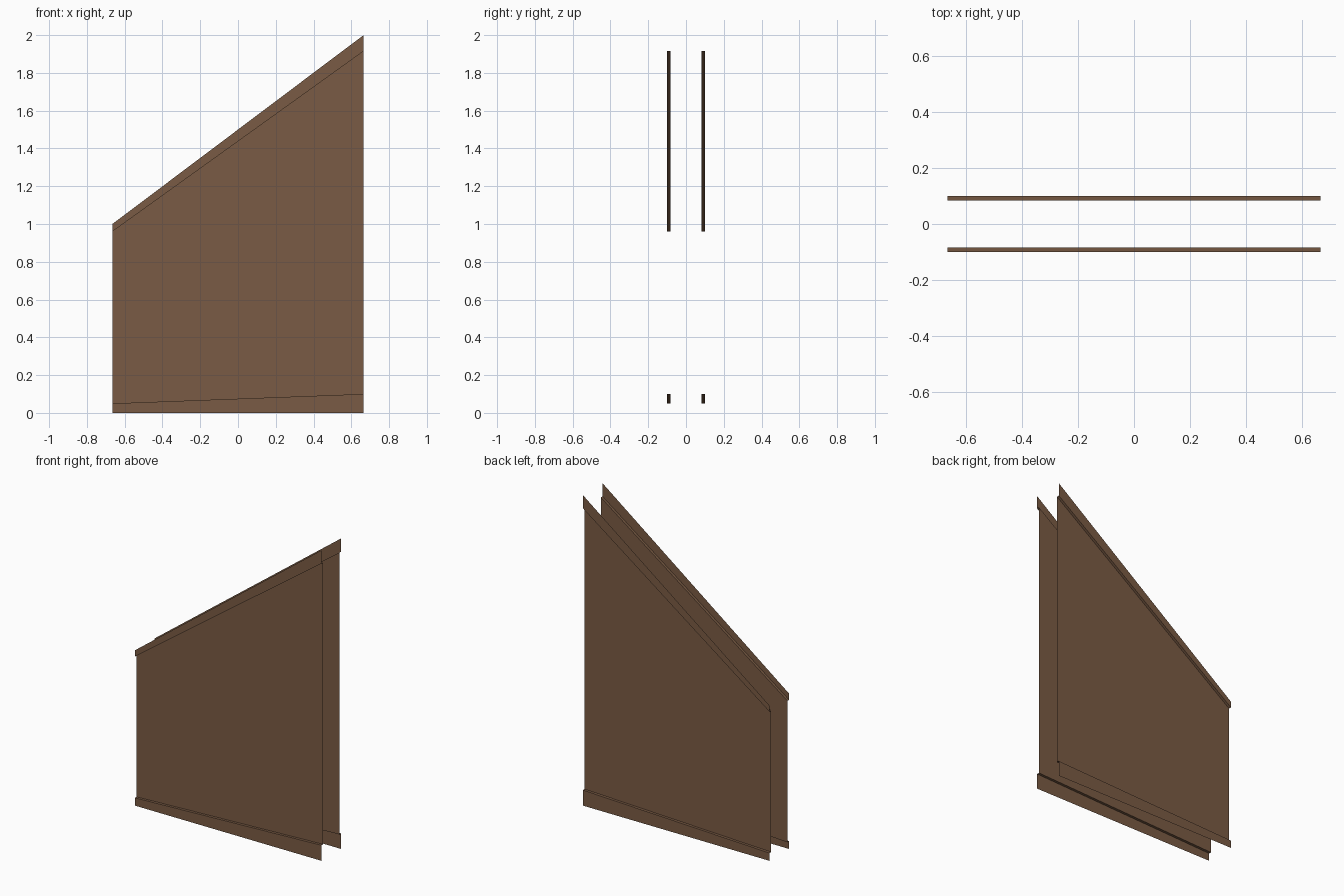
import bpy

if "Cube" in bpy.data.objects:
    bpy.data.objects.remove(bpy.data.objects["Cube"])

HALF_X = 0.665    # half width of the panels
OUTER_Y = 0.10    # face of the raised rails
INNER_Y = 0.083   # face of the recessed panel

brown = bpy.data.materials.new("brown wood")
brown.diffuse_color = (0.195, 0.105, 0.058, 1)
brown.use_nodes = True
brown.node_tree.nodes["Principled BSDF"].inputs["Base Color"].default_value = brown.diffuse_color


def sheet(name, side, profile):
    """Open sheet along x; profile rows are (y, z at left, z at right), top to bottom."""
    verts, faces = [], []
    for y, z_left, z_right in profile:
        verts += [(-HALF_X, side * y, z_left), (HALF_X, side * y, z_right)]
    for i in range(len(profile) - 1):
        a = 2 * i
        face = (a, a + 2, a + 3, a + 1)
        faces.append(face if side < 0 else face[::-1])   # face outward
    mesh = bpy.data.meshes.new(name)
    mesh.from_pydata(verts, [], faces)
    mesh.materials.append(brown)
    obj = bpy.data.objects.new(name, mesh)
    bpy.context.collection.objects.link(obj)


for label, side in (("front", -1), ("back", 1)):
    # Sloping top rail with the ledge under it
    sheet(label + "_top_rail", side,
          [(OUTER_Y, 1.0, 2.0), (OUTER_Y, 0.96, 1.915), (INNER_Y, 0.96, 1.915)])
    # Recessed main panel
    sheet(label + "_panel", side,
          [(INNER_Y, 0.96, 1.915), (INNER_Y, 0.05, 0.10)])
    # Tapered skirting with the ledge above it
    sheet(label + "_skirting", side,
          [(INNER_Y, 0.05, 0.10), (OUTER_Y, 0.05, 0.10), (OUTER_Y, 0.0, 0.0)])
